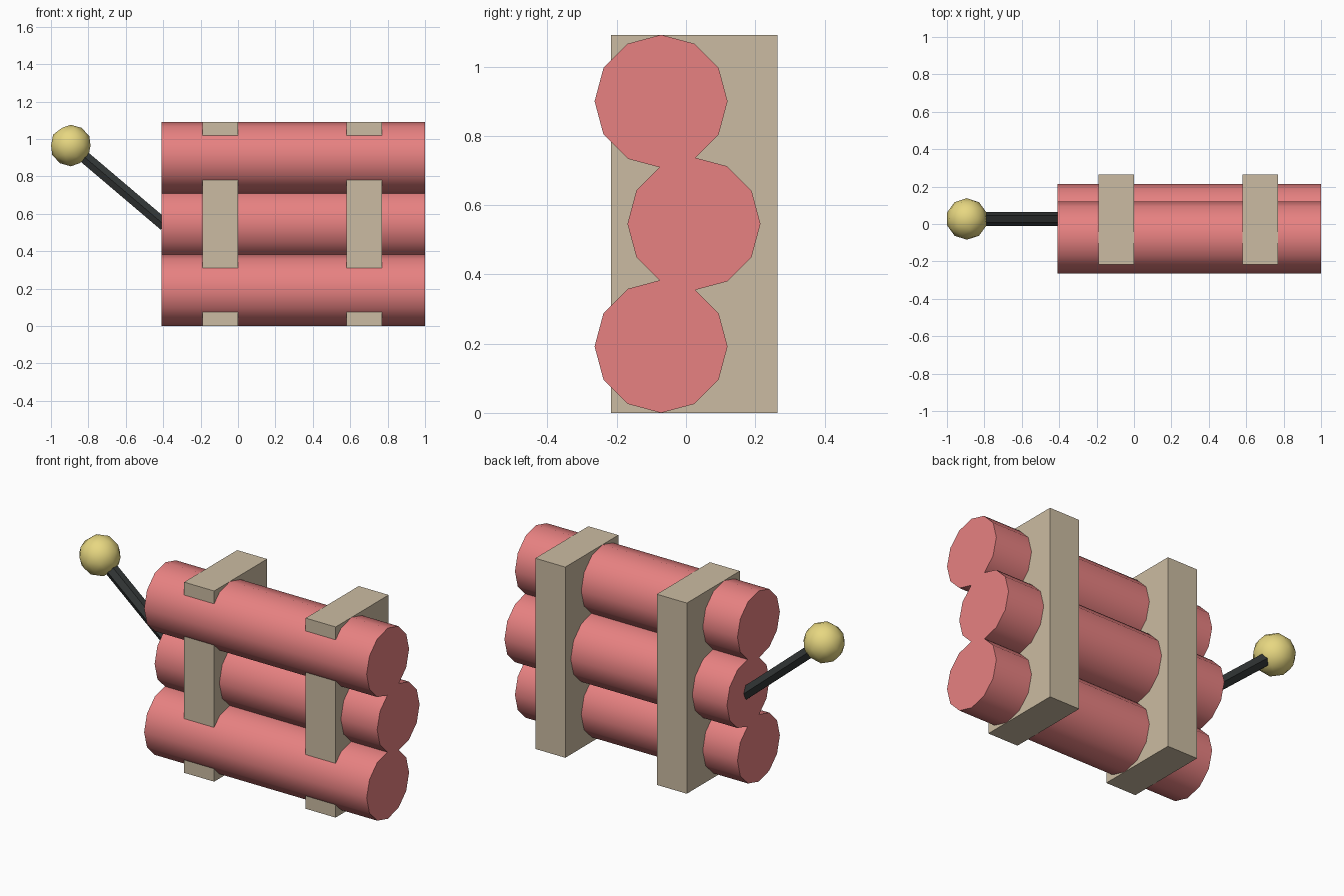
import bpy, math
from mathutils import Vector

if "Cube" in bpy.data.objects:
    bpy.data.objects.remove(bpy.data.objects["Cube"])


def material(name, rgb):
    m = bpy.data.materials.new(name)
    m.diffuse_color = (*rgb, 1)
    m.use_nodes = True
    m.node_tree.nodes["Principled BSDF"].inputs["Base Color"].default_value = m.diffuse_color
    return m


red = material("red", (0.80, 0.22, 0.22))
tan = material("tan", (0.60, 0.50, 0.36))
dark = material("dark", (0.035, 0.04, 0.04))
yellow = material("yellow", (0.80, 0.68, 0.22))


def finish(name, mat, smooth=True):
    ob = bpy.context.object
    ob.name = name
    ob.data.materials.append(mat)
    if smooth:
        bpy.ops.object.shade_smooth_by_angle(angle=math.radians(40))
    return ob


def rod(name, a, b, radius, sides, mat, spin=0, smooth=True):
    """Cylinder from point a to point b, turned by spin about its own axis."""
    a, b = Vector(a), Vector(b)
    bpy.ops.mesh.primitive_cylinder_add(vertices=sides, radius=radius,
                                        depth=(b - a).length, location=(a + b) / 2)
    ob = finish(name, mat, smooth)
    axis = (b - a).normalized()
    side = Vector((0, 1, 0))
    # keep one corner of the cross-section on the y axis
    ob.rotation_euler = (0, math.atan2(axis.x, axis.z), spin)
    return ob


# Three stacked sticks, the middle one set back
R = 0.192
for name, y, z in (("lower_stick", -0.072, R),
                   ("middle_stick", 0.023, 0.546),
                   ("upper_stick", -0.072, 0.90)):
    rod(name, (-0.41, y, z), (1.0, y, z), R, 12, red)

# Two straps around the bundle
for name, x in (("left_strap", -0.095), ("right_strap", 0.675)):
    bpy.ops.mesh.primitive_cube_add(size=1, location=(x, 0.024, 0.546),
                                    scale=(0.19, 0.48, 1.092))
    finish(name, tan, smooth=False)

# Slanted fuse and its round tip
tip = (-0.894, 0.027, 0.965)
rod("fuse", (-0.393, 0.027, 0.54), (-0.83, 0.027, 0.911), 0.037, 6, dark, smooth=False)
bpy.ops.mesh.primitive_ico_sphere_add(subdivisions=2, radius=0.111, location=tip)
finish("fuse_tip", yellow)
